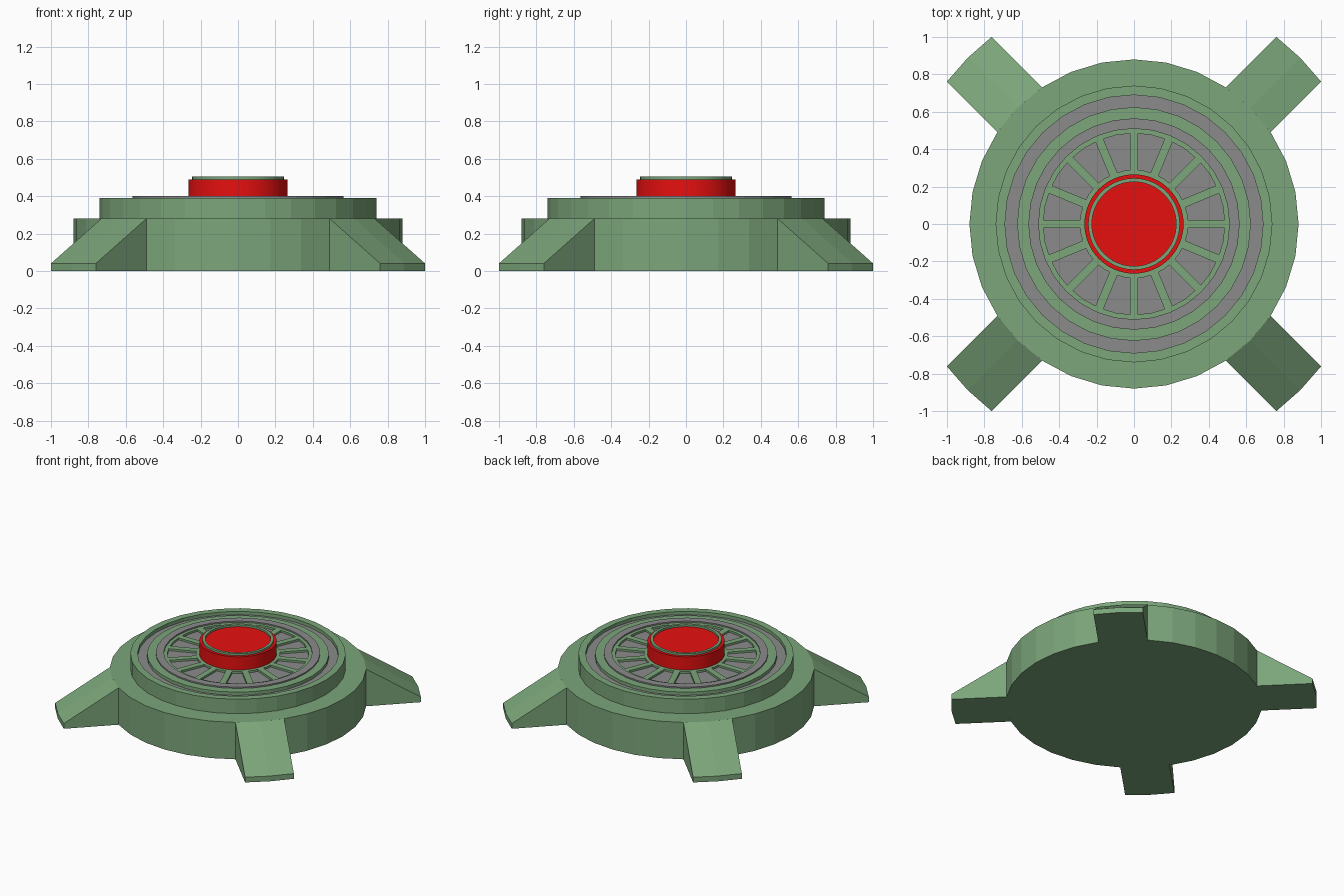
import bpy, bmesh
from math import sin, cos, pi, sqrt
from mathutils import Matrix

cube = bpy.data.objects.get("Cube")
if cube:
    bpy.data.objects.remove(cube, do_unlink=True)


def material(name, rgb):
    m = bpy.data.materials.new(name)
    m.use_nodes = True
    m.diffuse_color = (*rgb, 1)
    m.node_tree.nodes["Principled BSDF"].inputs["Base Color"].default_value = (*rgb, 1)
    return m


GREEN = material("sage green", (0.20, 0.38, 0.195))
GRAY = material("mid gray", (0.26, 0.26, 0.26))
RED = material("signal red", (0.8, 0.005, 0.005))


def finish(bm, name, mats):
    bmesh.ops.recalc_face_normals(bm, faces=bm.faces)
    mesh = bpy.data.meshes.new(name)
    bm.to_mesh(mesh)
    bm.free()
    for m in mats:
        mesh.materials.append(m)
    ob = bpy.data.objects.new(name, mesh)
    bpy.context.collection.objects.link(ob)
    return ob


def lathe(name, profile, mats, segments=32, closed=False, rule=None):
    """Spin (radius, height) points about z; rule(face) picks a material slot."""
    bm = bmesh.new()
    rings = []
    for r, z in profile:
        if r == 0:
            rings.append([bm.verts.new((0, 0, z))] * segments)
        else:
            rings.append([bm.verts.new((r * cos(2 * pi * i / segments),
                                        r * sin(2 * pi * i / segments), z))
                          for i in range(segments)])
    pairs = list(zip(rings, rings[1:]))
    if closed:
        pairs.append((rings[-1], rings[0]))
    for a, b in pairs:
        for i in range(segments):
            j = (i + 1) % segments
            bm.faces.new(list(dict.fromkeys((a[i], a[j], b[j], b[i]))))
    bm.normal_update()
    if rule:
        for f in bm.faces:
            f.material_index = rule(f)
    return finish(bm, name, mats)


def ring(name, r0, r1, z0, z1, mat, segments=32):
    return lathe(name, [(r0, z0), (r1, z0), (r1, z1), (r0, z1)], [mat], segments, True)


BODY_R, BODY_Z, DECK_Z, FLOOR_Z = 0.88, 0.28, 0.39, 0.375


# Stepped body with a groove and a sunken central floor
def floor_rule(face):
    c = face.calc_center_median()
    return int(abs(face.normal.z) > 0.9 and DECK_Z - 0.04 < c.z < DECK_Z - 0.005)


lathe("body", [(0, 0), (BODY_R, 0), (BODY_R, BODY_Z), (0.74, BODY_Z), (0.74, DECK_Z),
               (0.69, DECK_Z), (0.69, 0.365), (0.625, 0.365), (0.625, DECK_Z),
               (0.485, DECK_Z), (0.485, FLOOR_Z), (0, FLOOR_Z)],
      [GREEN, GRAY], rule=floor_rule)

# Raised trim ring and the collar around the button
ring("trim_ring", 0.51, 0.565, 0.38, 0.40, GRAY)
ring("hub_collar", 0.24, 0.29, 0.37, DECK_Z, GREEN)

# Spokes dividing the floor into panels
bm = bmesh.new()
for i in range(16):
    place = (Matrix.Rotation(2 * pi * i / 16, 4, "Z")
             @ Matrix.Translation((0.38, 0, 0.38))
             @ Matrix.Diagonal((0.22, 0.045, 0.02, 1)))
    bmesh.ops.create_cube(bm, size=1, matrix=place)
finish(bm, "spokes", [GREEN])

# Button with its rim
button = lathe("button", [(0, 0.37), (0.265, 0.37), (0.265, 0.49), (0, 0.49)], [RED], 64)
rim = ring("button_rim", 0.225, 0.245, 0.48, 0.505, GREEN, 64)
for ob in (button, rim):
    bpy.ops.object.select_all(action="DESELECT")
    ob.select_set(True)
    bpy.context.view_layer.objects.active = ob
    bpy.ops.object.shade_smooth_by_angle()

# Four sloping feet with parallel sides and a gently rounded tip
HALF, TIP_R, TIP_Z = 0.17, 1.257, 0.04
for k, name in enumerate(("back_left", "back_right", "front_right", "front_left")):
    bm = bmesh.new()
    turn = Matrix.Rotation(pi / 4 + k * pi / 2, 4, "Z")
    rows = []
    for v in (-HALF, 0, HALF):
        inner, outer = sqrt(BODY_R ** 2 - v * v), sqrt(TIP_R ** 2 - v * v)
        section = ((inner, 0), (outer, 0), (outer, TIP_Z), (inner, BODY_Z))
        rows.append([bm.verts.new(turn @ Matrix.Translation((u, v, z)).to_translation())
                     for u, z in section])
    for a, b in zip(rows, rows[1:]):
        for i in range(4):
            j = (i + 1) % 4
            bm.faces.new((a[i], a[j], b[j], b[i]))
    bm.faces.new(rows[0])
    bm.faces.new(rows[-1])
    finish(bm, name + "_foot", [GREEN])
